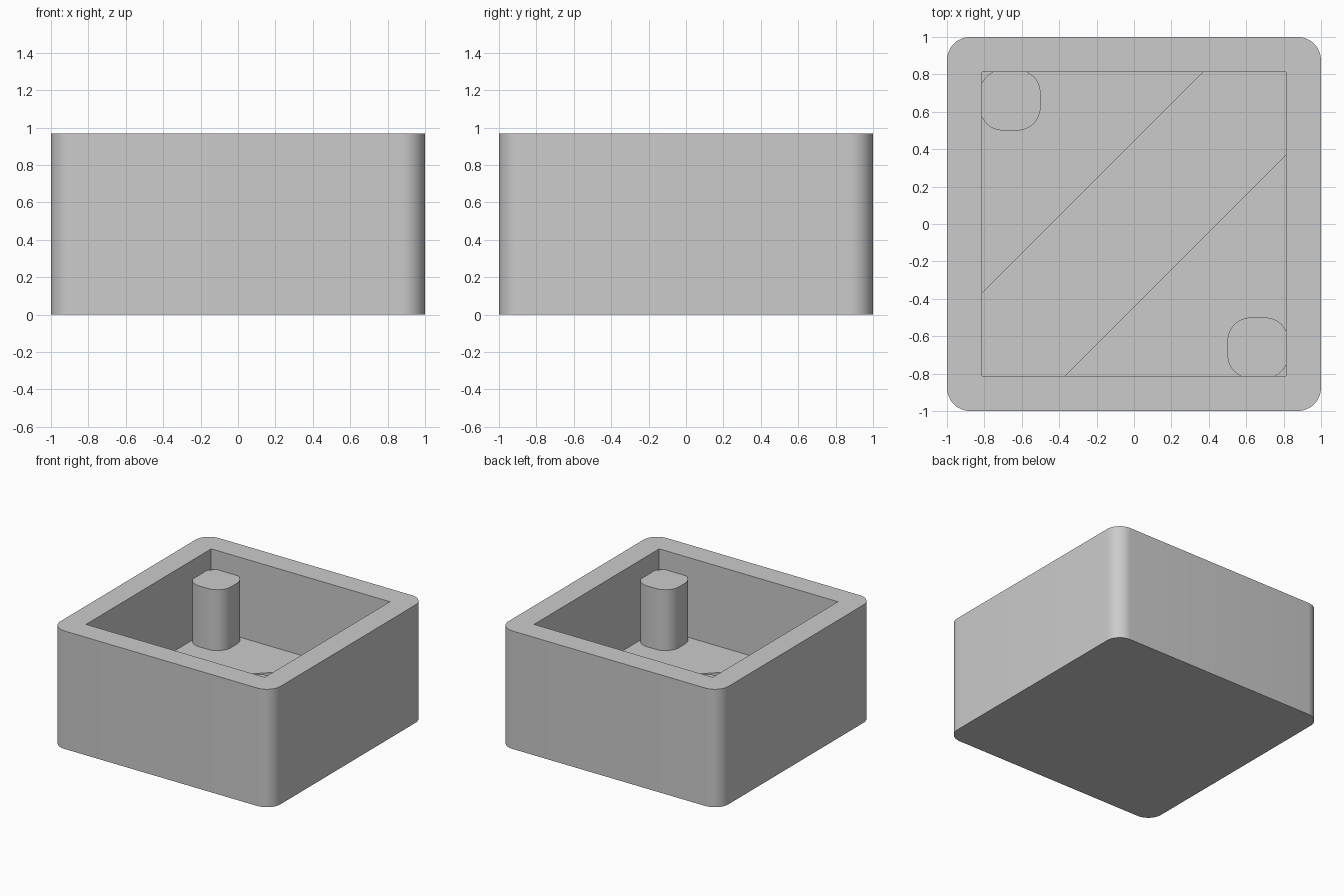
import bpy, bmesh, math

cube = bpy.data.objects.get("Cube")
if cube:
    bpy.data.objects.remove(cube, do_unlink=True)

HEIGHT, INNER, RADIUS = 0.969, 0.8125, 0.125
FLOOR, LEDGE, POST_TOP = 0.1875, 0.3125, 0.8125

grey = bpy.data.materials.new("light grey")
grey.use_nodes = True
grey.diffuse_color = (0.6, 0.6, 0.6, 1)
grey.node_tree.nodes["Principled BSDF"].inputs["Base Color"].default_value = (0.6, 0.6, 0.6, 1)


def prism(name, outline, z0, z1):
    """Extrude a counter-clockwise outline from z0 to z1."""
    bm = bmesh.new()
    low = bm.faces.new([bm.verts.new((x, y, z0)) for x, y in outline])
    side = bmesh.ops.extrude_face_region(bm, geom=[low], use_keep_orig=True)
    tops = [v for v in side["geom"] if isinstance(v, bmesh.types.BMVert)]
    bmesh.ops.translate(bm, verts=tops, vec=(0, 0, z1 - z0))
    bmesh.ops.recalc_face_normals(bm, faces=bm.faces)
    mesh = bpy.data.meshes.new(name)
    bm.to_mesh(mesh)
    bm.free()
    mesh.materials.append(grey)
    obj = bpy.data.objects.new(name, mesh)
    bpy.context.collection.objects.link(obj)
    return obj


def rounded_square(cx, cy, half, radius, steps=12):
    points = []
    for quarter, (sx, sy) in enumerate([(1, 1), (-1, 1), (-1, -1), (1, -1)]):
        for i in range(steps + 1):
            a = (quarter + i / steps) * math.pi / 2
            points.append((cx + sx * (half - radius) + radius * math.cos(a),
                           cy + sy * (half - radius) + radius * math.sin(a)))
    return points


def smooth(obj):
    bpy.ops.object.select_all(action="DESELECT")
    obj.select_set(True)
    bpy.context.view_layer.objects.active = obj
    bpy.ops.object.shade_smooth_by_angle(angle=math.radians(30))


# Open box with rounded outer corners and a square cavity
box = prism("box", rounded_square(0, 0, 1, RADIUS), 0, HEIGHT)
square = [(-INNER, -INNER), (INNER, -INNER), (INNER, INNER), (-INNER, INNER)]
cutter = prism("cavity_cutter", square, FLOOR, HEIGHT + 0.2)
cutter.hide_render = True
cut = box.modifiers.new("cavity", "BOOLEAN")
cut.operation, cut.solver, cut.object = "DIFFERENCE", "EXACT", cutter
bpy.context.view_layer.objects.active = box
bpy.ops.object.modifier_apply(modifier=cut.name)
bpy.data.objects.remove(cutter, do_unlink=True)
smooth(box)

# Triangular ledge and rounded post in two opposite corners
c, shift = 0.83, 0.4425
post_min, post_max = 0.5, 0.825
for side, s in (("back_right", 1), ("front_left", -1)):
    triangle = [(-c * s, c * s), (-c * s, (shift - c) * s), ((c - shift) * s, c * s)]
    prism(side + "_ledge", triangle, FLOOR - 0.02, LEDGE)
    mid, half = (post_min + post_max) / 2, (post_max - post_min) / 2
    post = prism(side + "_post", rounded_square(-mid * s, mid * s, half, RADIUS),
                 LEDGE - 0.02, POST_TOP)
    smooth(post)
